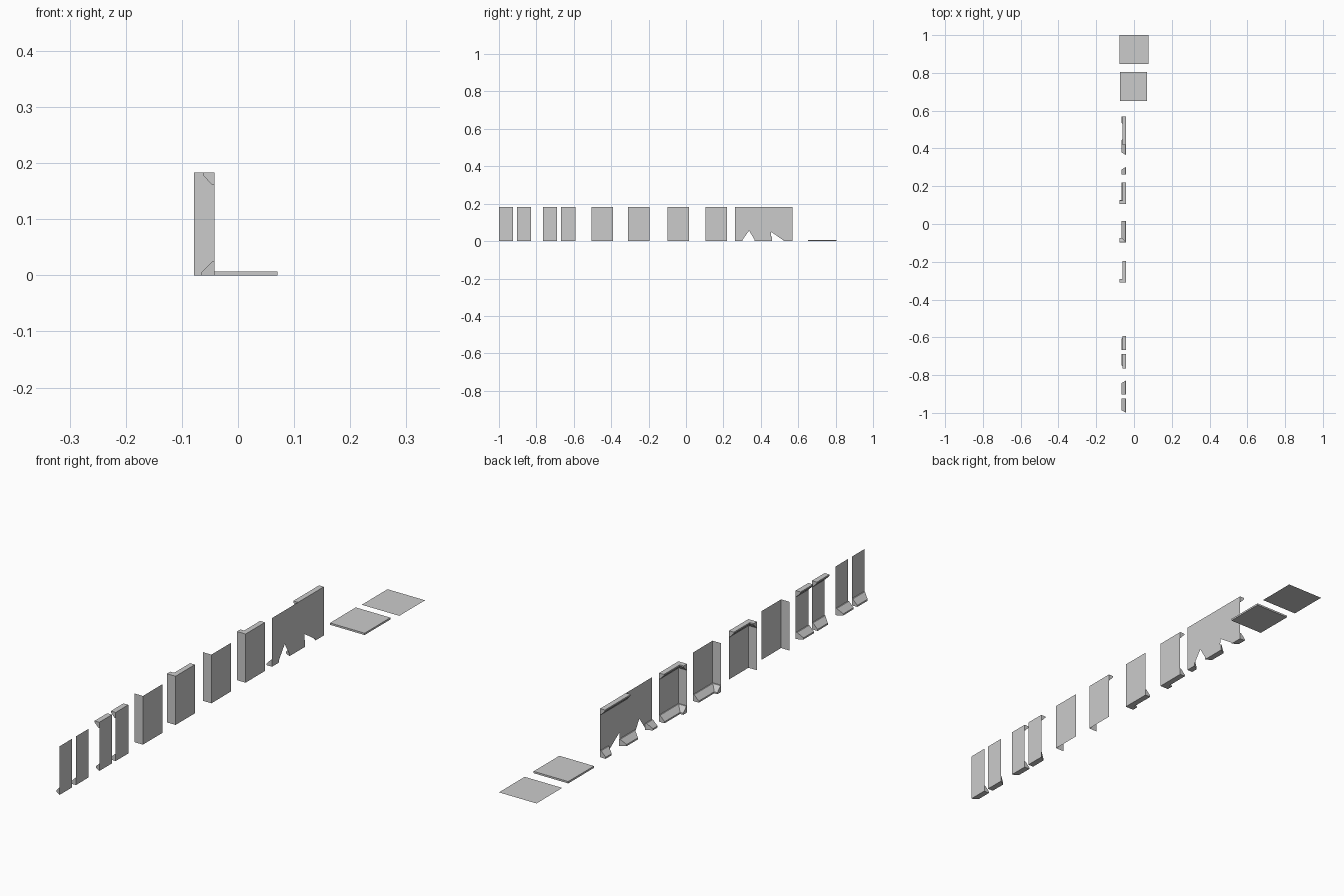
import bpy, bmesh, math

if "Cube" in bpy.data.objects:
    bpy.data.objects.remove(bpy.data.objects["Cube"])

X = -0.042      # plane of the wall sheets
XB = -0.078     # far end of the corner returns
H = 0.183       # wall height
BASE = [(0, 0), (0.023, 0), (0.023, 0.006), (0.004, 0.025), (0, 0.025)]
CORNICE = [(0, H), (0.020, H), (0.020, H - 0.005), (0.004, H - 0.022), (0, H - 0.022)]


def finish(name, bm, solid=False):
    if solid:
        bmesh.ops.recalc_face_normals(bm, faces=bm.faces)
    me = bpy.data.meshes.new(name)
    bm.to_mesh(me)
    bm.free()
    ob = bpy.data.objects.new(name, me)
    bpy.context.collection.objects.link(ob)
    return ob


def sheet(name, outline):
    """Flat polygon standing in the wall plane, outline given as (y, z)."""
    bm = bmesh.new()
    bm.faces.new([bm.verts.new((X, y, z)) for y, z in outline])
    bmesh.ops.triangulate(bm, faces=bm.faces)
    finish(name, bm)


def wall(name, path):
    """Upright sheet following a plan path."""
    bm = bmesh.new()
    cols = [(bm.verts.new((x, y, 0)), bm.verts.new((x, y, H))) for x, y in path]
    for a, b in zip(cols, cols[1:]):
        bm.faces.new((a[0], b[0], b[1], a[1]))
    finish(name, bm)


def trim(name, profile, stations):
    """Sweep a (depth, z) profile through stations (x, y, dx, dy)."""
    bm = bmesh.new()
    rings = [[bm.verts.new((x + d * dx, y + d * dy, z)) for d, z in profile]
             for x, y, dx, dy in stations]
    n = len(profile)
    for a, b in zip(rings, rings[1:]):
        for i in range(n):
            j = (i + 1) % n
            bm.faces.new((a[i], a[j], b[j], b[i]))
    bm.faces.new(rings[0])
    bm.faces.new(rings[-1][::-1])
    finish(name, bm, True)


def straight(name, profile, y0, y1, m0=0.0, m1=0.0):
    trim(name, profile, [(X, y0, -1, m0), (X, y1, -1, -m1)])


# Half-width walls: a left and a right piece, without and with cornice
for label, halves, top in (("plain", ((-1.0, -0.925), (-0.903, -0.828)), False),
                           ("cornice", ((-0.764, -0.689), (-0.667, -0.592)), True)):
    for k, (y0, y1) in enumerate(halves):
        name = f"half_wall_{label}_{k + 1}"
        wall(name, [(X, y0), (X, y1)])
        straight(name + "_baseboard", BASE, y0, y1, 0.6 * (k == 0), 0.6 * (k == 1))
        if top:
            straight(name + "_cornice", CORNICE, y0, y1)

# L-shaped corner walls with every combination of trims
for k, (y0, base, top) in enumerate(((-0.505, 0, 0), (-0.311, 0, 1),
                                     (-0.098, 1, 0), (0.105, 1, 1))):
    y1 = y0 + 0.115
    name = f"corner_wall_{k + 1}"
    wall(name, [(X, y1), (X, y0), (XB, y0)])
    stations = [(X, y1, -1, 0), (X, y0, -1, 1), (XB, y0, 0, 1)]
    if base:
        trim(name + "_baseboard", BASE, stations)
    if top:
        trim(name + "_cornice", CORNICE, stations)

# Wall with two arched doorways
Y0, Y1, HALF, SPRING, RISE = 0.262, 0.570, 0.037, 0.086, 0.032
centres = (0.334, 0.490)
outline = [(Y1, 0), (Y1, H), (Y0, H), (Y0, 0)]
for c in centres:
    outline.append((c - HALF, 0))
    for i in range(9):
        a = math.pi * (1 - i / 8)
        outline.append((c + HALF * math.cos(a), SPRING + RISE * math.sin(a)))
    outline.append((c + HALF, 0))
sheet("arch_wall", outline)
E = HALF - 0.006
straight("arch_baseboard_1", BASE, Y0, centres[0] - E, 0, 0.6)
straight("arch_baseboard_2", BASE, centres[0] + E, centres[1] - E, 0.6, 0.6)
straight("arch_baseboard_3", BASE, centres[1] + E, Y1, 0.6, 0)
straight("arch_cornice", CORNICE, 0.417, Y1)

# Raised floor slab
bm = bmesh.new()
bmesh.ops.create_cube(bm, size=1)
bmesh.ops.scale(bm, vec=(0.144, 0.153, 0.007), verts=bm.verts)
bmesh.ops.translate(bm, vec=(-0.002, 0.729, 0.0035), verts=bm.verts)
finish("floor_slab", bm)

# Flat floor tile
bm = bmesh.new()
bmesh.ops.create_grid(bm, x_segments=1, y_segments=1, size=0.5)
bmesh.ops.scale(bm, vec=(0.156, 0.153, 1), verts=bm.verts)
bmesh.ops.translate(bm, vec=(0, 0.9235, 0), verts=bm.verts)
finish("floor_tile", bm)
